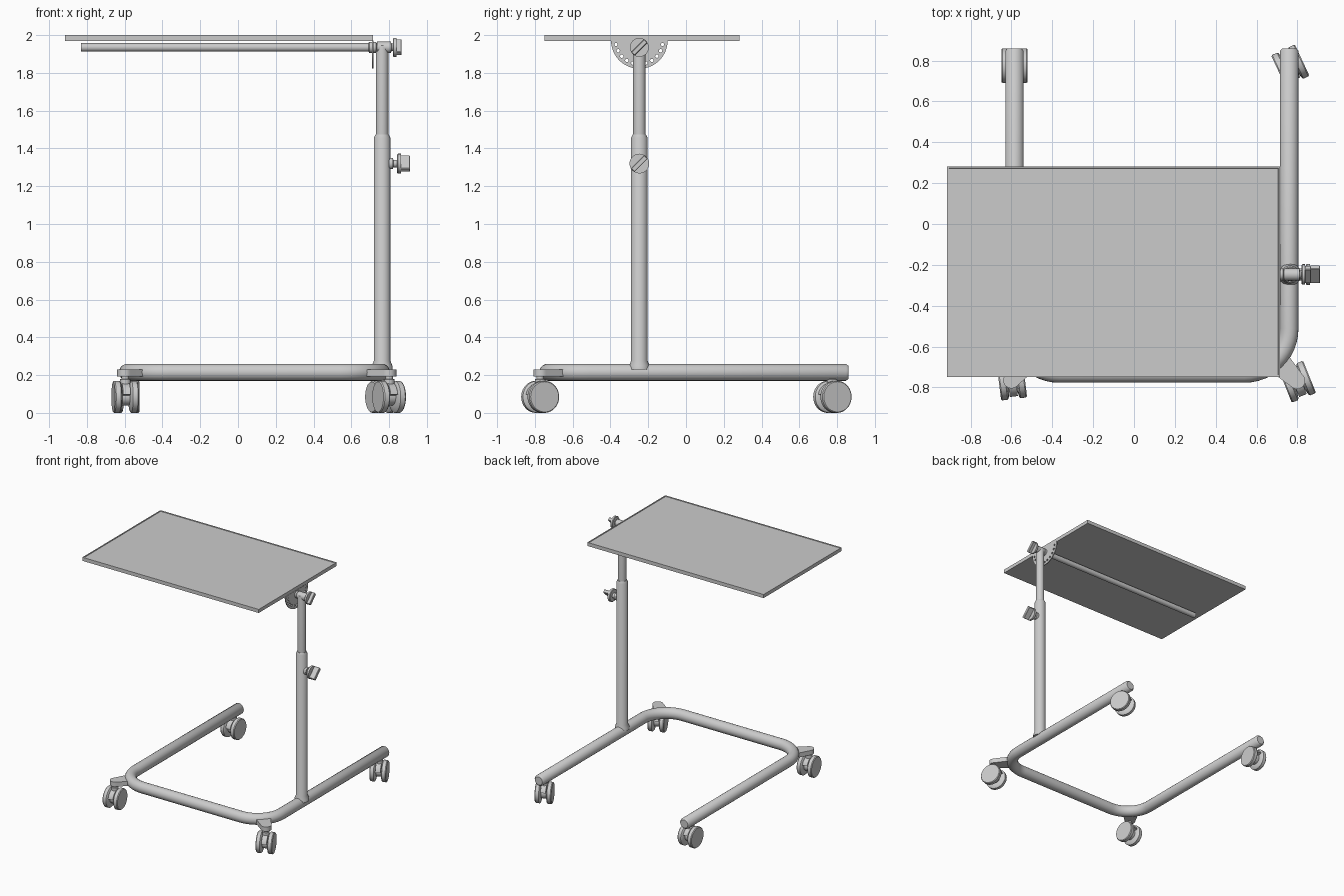
import bpy, bmesh, math
from mathutils import Vector, Matrix

if "Cube" in bpy.data.objects:
    bpy.data.objects.remove(bpy.data.objects["Cube"])

GREY = bpy.data.materials.new("plain_grey")
GREY.diffuse_color = (0.6, 0.6, 0.6, 1)
GREY.use_nodes = True
GREY.node_tree.nodes["Principled BSDF"].inputs["Base Color"].default_value = GREY.diffuse_color


def finish(name, bm, matrix=Matrix(), smooth=True):
    bmesh.ops.recalc_face_normals(bm, faces=bm.faces)
    bm.transform(matrix)
    mesh = bpy.data.meshes.new(name)
    bm.to_mesh(mesh)
    bm.free()
    mesh.materials.append(GREY)
    ob = bpy.data.objects.new(name, mesh)
    bpy.context.collection.objects.link(ob)
    if smooth:
        bpy.ops.object.select_all(action='DESELECT')
        ob.select_set(True)
        bpy.context.view_layer.objects.active = ob
        bpy.ops.object.shade_smooth_by_angle(angle=math.radians(35))
    return ob


def lathe(name, profile, matrix=Matrix(), n=40):
    """Turn (radius, height) points round the local z axis, with closed ends."""
    bm = bmesh.new()
    rings = [[bm.verts.new((r * math.cos(2 * math.pi * i / n),
                            r * math.sin(2 * math.pi * i / n), z)) for i in range(n)]
             for r, z in profile]
    for a, b in zip(rings, rings[1:]):
        for i in range(n):
            j = (i + 1) % n
            bm.faces.new((a[i], a[j], b[j], b[i]))
    bm.faces.new(rings[0])
    bm.faces.new(rings[-1])
    return finish(name, bm, matrix)


def prism(name, outline, depth, matrix=Matrix(), bevel=0.0):
    """Extrude a 2D outline along local z."""
    bm = bmesh.new()
    face = bm.faces.new([bm.verts.new((x, y, 0)) for x, y in outline])
    top = bmesh.ops.extrude_face_region(bm, geom=[face])['geom']
    bmesh.ops.translate(bm, vec=(0, 0, depth),
                        verts=[v for v in top if isinstance(v, bmesh.types.BMVert)])
    if bevel:
        bmesh.ops.bevel(bm, geom=bm.edges[:], offset=bevel, segments=1, affect='EDGES')
    return finish(name, bm, matrix)


# local z -> world x, local x -> world y, local y -> world z
ALONG_X = Matrix(((0, 0, 1, 0), (1, 0, 0, 0), (0, 1, 0, 0), (0, 0, 0, 1)))


def at(x, y, z):
    return Matrix.Translation((x, y, z))


POST_X, POST_Y, ROD_Z = 0.763, -0.247, 1.935

# Tabletop with a fine raised rim
bm = bmesh.new()
bmesh.ops.create_cube(bm, size=1)
bmesh.ops.scale(bm, vec=(1.63, 1.03, 0.03), verts=bm.verts)
bmesh.ops.translate(bm, vec=(-0.1, -0.233, 1.985), verts=bm.verts)
bm.faces.ensure_lookup_table()
top = [f for f in bm.faces if f.normal.z > 0.9]
bmesh.ops.inset_region(bm, faces=top, thickness=0.012)
bmesh.ops.inset_region(bm, faces=top, thickness=0.001, depth=-0.004)
finish("tabletop", bm, smooth=False)

# U-shaped base tube with rounded corners and softened ends
LEFT, RIGHT, FRONT, BACK, R = -0.585, 0.76, -0.732, 0.86, 0.22
path = [(LEFT, BACK, 0.75), (LEFT, BACK - 0.012, 1)]
for cx, start in ((LEFT + R, 180), (RIGHT - R, 270)):
    for i in range(13):
        a = math.radians(start + 7.5 * i)
        path.append((cx + R * math.cos(a), FRONT + R + R * math.sin(a), 1))
path += [(RIGHT, BACK - 0.012, 1), (RIGHT, BACK, 0.75)]
curve = bpy.data.curves.new("base_tube", 'CURVE')
curve.dimensions = '3D'
curve.bevel_depth, curve.bevel_resolution = 0.045, 8
curve.use_fill_caps = True
spline = curve.splines.new('POLY')
spline.points.add(len(path) - 1)
for p, (x, y, r) in zip(spline.points, path):
    p.co, p.radius = (x, y, 0.215, 1), r
spline.use_smooth = True
curve.materials.append(GREY)
bpy.context.collection.objects.link(bpy.data.objects.new("base_tube", curve))

# Telescopic post
lathe("lower_post", [(0.056, 0.23), (0.054, 0.25), (0.044, 0.275), (0.044, 1.455),
                     (0.036, 1.473), (0.033, 1.473)], at(POST_X, POST_Y, 0))
lathe("upper_post", [(0.033, 1.44), (0.033, 1.925), (0.030, 1.945), (0.02, 1.955)],
      at(POST_X, POST_Y, 0))

# Tilt rod under the top, with its collar and pivot
pivot = at(0, POST_Y, ROD_Z) @ ALONG_X
lathe("tilt_rod", [(0.022, -0.83), (0.022, 0.80)], pivot)
lathe("rod_collar", [(0.022, 0.69), (0.029, 0.695), (0.029, 0.73), (0.022, 0.735)], pivot)
lathe("pivot_sleeve", [(0.03, 0.735), (0.03, 0.80)], pivot)

# Half-round tilt plate with a ring of index holes
plate = bpy.data.curves.new("tilt_plate", 'CURVE')
plate.dimensions, plate.fill_mode, plate.extrude = '2D', 'BOTH', 0.004


def add_loop(points):
    s = plate.splines.new('POLY')
    s.points.add(len(points) - 1)
    for p, (x, y) in zip(s.points, points):
        p.co = (x, y, 0, 1)
    s.use_cyclic_u = True


def arc(cx, cy, r, a0, a1, n):
    return [(cx + r * math.cos(math.radians(a0 + (a1 - a0) * i / n)),
             cy + r * math.sin(math.radians(a0 + (a1 - a0) * i / n))) for i in range(n + 1)]


add_loop(arc(0, 0, 0.15, 180, 360, 32))
for k in range(11):
    a = math.radians(190 + 16 * k)
    add_loop(arc(0.125 * math.cos(a), 0.125 * math.sin(a), 0.009, 0, 330, 11))
plate.materials.append(GREY)
plate_ob = bpy.data.objects.new("tilt_plate", plate)
plate_ob.matrix_world = at(0.713, POST_Y, 1.972) @ ALONG_X
bpy.context.collection.objects.link(plate_ob)


# Clamping knobs: stem, disc and slanted grip
def knob(name, x, z, stem, disc, grip, radius):
    m = at(x, POST_Y, z) @ ALONG_X
    lathe(name + "_stem", [(0.03, 0), (0.03, 0.02), (0.02, 0.022), (0.02, stem)], m)
    lathe(name + "_disc", [(radius - 0.004, stem), (radius, stem + 0.004),
                           (radius, stem + disc)], m)
    w, t = radius * 0.97, 0.013
    prism(name + "_grip", [(-w, -t), (w, -t), (w, t), (-w, t)], grip,
          m @ Matrix.Rotation(math.radians(45), 4, 'Z') @ at(0, 0, stem + disc - 0.002), 0.003)


knob("height_knob", 0.80, 1.32, 0.042, 0.02, 0.05, 0.052)
knob("tilt_knob", 0.79, ROD_Z, 0.03, 0.018, 0.03, 0.05)


# Twin-wheel casters
def caster(name, x, y, yaw):
    turn = at(x, y, 0) @ Matrix.Rotation(math.radians(yaw), 4, 'Z')
    axle = turn @ at(0, 0, 0.085) @ ALONG_X
    for side, label in ((-1, "left"), (1, "right")):
        lathe(f"{name}_{label}_wheel",
              [(0.05, side * 0.02), (0.078, side * 0.026), (0.085, side * 0.032),
               (0.085, side * 0.058), (0.08, side * 0.064)], axle)
    lathe(name + "_hub", [(0.045, -0.03), (0.045, 0.03)], axle)
    # curved hood over the rear half of the wheels
    hood = arc(0, 0, 0.074, 20, 170, 16) + arc(0, 0, 0.04, 170, 20, 16)
    prism(name + "_hood", hood, 0.04, axle @ at(0, 0, -0.02))
    lathe(name + "_stem", [(0.028, 0.13), (0.028, 0.178), (0.02, 0.18), (0.02, 0.21)], turn)


caster("front_left_caster", -0.597, -0.772, 7)
caster("front_right_caster", 0.80, -0.772, 22)
caster("back_left_caster", -0.585, 0.775, 0)
caster("back_right_caster", 0.765, 0.775, 25)


# Flat brackets carrying the front casters outside the tube corners
def bracket(name, start, end):
    a, b = Vector(start), Vector(end)
    ang = math.degrees(math.atan2(b.y - a.y, b.x - a.x))
    outline = arc(b.x, b.y, 0.04, ang - 90, ang + 90, 12)
    side = Vector((-(b - a).y, (b - a).x)).normalized() * 0.06
    outline += [tuple(a + side), tuple(a - side)]
    prism(name, outline, 0.038, at(0, 0, 0.192))


bracket("front_left_bracket", (-0.53, -0.675), (-0.6, -0.765))
bracket("front_right_bracket", (0.705, -0.675), (0.798, -0.768))
